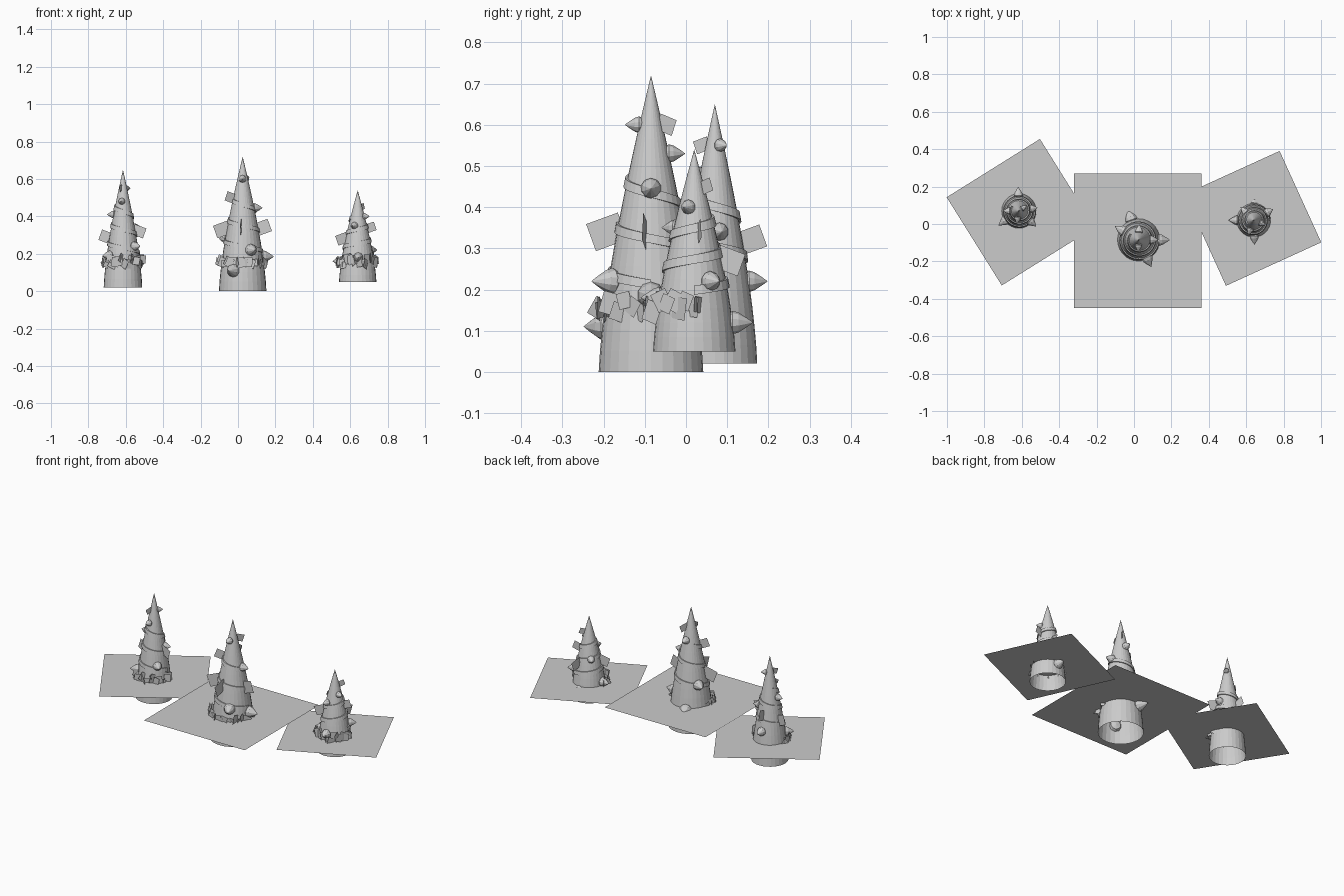
import bpy, bmesh, random
from math import sin, cos, pi, radians
from mathutils import Matrix, Vector

random.seed(4)
cube = bpy.data.objects.get("Cube")
if cube:
    bpy.data.objects.remove(cube)

stone = bpy.data.materials.new("pale_grey")
stone.use_nodes = True
grey = (0.6, 0.6, 0.6, 1)
stone.diffuse_color = grey
stone.node_tree.nodes["Principled BSDF"].inputs["Base Color"].default_value = grey


def finish(name, bm, matrix):
    mesh = bpy.data.meshes.new(name)
    bm.to_mesh(mesh)
    bm.free()
    mesh.materials.append(stone)
    obj = bpy.data.objects.new(name, mesh)
    obj.matrix_world = matrix
    bpy.context.collection.objects.link(obj)


def lathe(bm, profile, sides, matrix):
    """Revolve (radius, height) points around z; zero radius closes to a point."""
    rings = []
    for radius, z in profile:
        count = 1 if radius == 0 else sides
        angles = [2 * pi * i / sides for i in range(count)]
        rings.append([bm.verts.new(matrix @ Vector((radius * cos(a), radius * sin(a), z)))
                      for a in angles])
    for low, high in zip(rings, rings[1:]):
        for i in range(sides):
            j = (i + 1) % sides
            corners = [low[i % len(low)], low[j % len(low)],
                       high[j % len(high)], high[i % len(high)]]
            bm.faces.new(list(dict.fromkeys(corners)))


def sheet(bm, width, height, matrix):
    """Thin sheet in the local x-z plane."""
    half_w, half_h = width / 2, height / 2
    corners = [(-half_w, -half_h), (half_w, -half_h), (half_w, half_h), (-half_w, half_h)]
    bm.faces.new([bm.verts.new(matrix @ Vector((x, 0, z))) for x, z in corners])


def outline(fraction):
    """Relative tower radius: gently tapered below, rounding in to a sharp tip."""
    return (1 - fraction ** 1.7) * (1 - 0.2 * fraction)


def around(angle, radius, z):
    """Frame whose local x points outward from the tower axis."""
    return Matrix.Rotation(radians(angle), 4, "Z") @ Matrix.Translation((radius, 0, z))


def build_tower(side, x, y, radius, bottom, top, winding, spikes, plates):
    place = Matrix.Translation((x, y, 0))
    height = top - bottom

    def fraction_at(z):
        return (z - bottom) / height

    def radius_at(z):
        return radius * outline(fraction_at(z))

    # Hollow pointed body
    bm = bmesh.new()
    rows = 14
    profile = [(radius * outline(i / rows), bottom + height * i / rows) for i in range(rows)]
    lathe(bm, profile + [(0, top)], 28, Matrix())
    finish(side + "_tower_body", bm, place)

    # Ribbon wound around the body, with a small lip top and bottom
    bm = bmesh.new()
    steps, width, lip = 72, 0.022, 0.006
    previous = None
    for i in range(steps + 1):
        angle = winding * 2 * pi * 2.6 * i / steps
        low = bottom + height * (0.28 + 0.4 * i / steps)
        high = low + width
        strip = []
        for z, lift in ((low, 0), (low, lip), (high, lip), (high, 0)):
            reach = radius_at(z) + lift
            strip.append(bm.verts.new((reach * cos(angle), reach * sin(angle), z)))
        if previous:
            for k in range(3):
                bm.faces.new((previous[k], strip[k], strip[k + 1], previous[k + 1]))
        previous = strip
    bmesh.ops.recalc_face_normals(bm, faces=bm.faces)
    finish(side + "_ribbon", bm, place)

    # Bulbous spikes pointing outward, smaller towards the tip
    bm = bmesh.new()
    bulb = [(0, -0.6), (0.8, -0.4), (1, 0), (0.85, 0.5), (0.4, 1.2), (0, 1.75)]
    for angle, z in spikes:
        size = radius * (0.31 - 0.18 * fraction_at(z))
        outward = around(angle, radius_at(z), z) @ Matrix.Rotation(pi / 2, 4, "Y")
        lathe(bm, bulb, 10, outward @ Matrix.Scale(size, 4))
    finish(side + "_spikes", bm, place)

    # Thin plates standing out from the side, tilted alternately
    bm = bmesh.new()
    for i, (angle, z) in enumerate(plates):
        size = radius * (1 - 0.75 * fraction_at(z))
        tilt = Matrix.Rotation(0.35 if i % 2 == 0 else -0.35, 4, "Y")
        sheet(bm, size, size * 0.85, around(angle, radius_at(z) + size * 0.3, z) @ tilt)
    finish(side + "_plates", bm, place)

    # Ragged skirt of small sheets over the front half
    bm = bmesh.new()
    pieces = 22
    for i in range(pieces):
        z = random.uniform(0.145, 0.175)
        gap = random.uniform(0.005, 0.022)
        spot = around(-185 + 190 * i / (pieces - 1), radius_at(z) + gap, z)
        turn = Matrix.Rotation(random.uniform(0.5, 2.6), 4, "Z")
        tilt = Matrix.Rotation(random.uniform(-0.6, 0.6), 4, "Y")
        width = random.uniform(0.03, 0.045)
        sheet(bm, width, width * 1.2, spot @ turn @ tilt)
    finish(side + "_skirt", bm, place)


def build_ground(side, x, y, z, width, depth, turn):
    """Flat ground sheet, turned about the vertical."""
    bm = bmesh.new()
    sheet(bm, width, depth, Matrix.Rotation(-pi / 2, 4, "X"))
    finish(side + "_ground", bm,
           Matrix.Translation((x, y, z)) @ Matrix.Rotation(radians(turn), 4, "Z"))


# Spikes and plates are placed by angle around the tower and height
build_tower("middle", 0.025, -0.085, 0.127, 0, 0.72, winding=-1,
            spikes=[(0, 0.445), (-92, 0.6), (-65, 0.22), (-115, 0.11),
                    (0, 0.185), (88, 0.53), (150, 0.28), (110, 0.14)],
            plates=[(190, 0.33), (-8, 0.34), (60, 0.6), (205, 0.5), (-95, 0.34)])
build_tower("right", -0.615, 0.07, 0.103, 0.02, 0.65, winding=-1,
            spikes=[(-100, 0.48), (-42, 0.24), (180, 0.41), (10, 0.34),
                    (92, 0.22), (35, 0.55), (215, 0.19)],
            plates=[(-10, 0.32), (95, 0.32), (-110, 0.55), (165, 0.29)])
build_tower("left", 0.64, 0.02, 0.1, 0.05, 0.54, winding=1,
            spikes=[(-110, 0.35), (-88, 0.18), (-22, 0.4), (30, 0.22),
                    (88, 0.12), (180, 0.16), (135, 0.3)],
            plates=[(75, 0.27), (10, 0.34), (195, 0.28), (50, 0.45)])

build_ground("middle", 0.02, -0.09, 0.15, 0.68, 0.72, 0)
build_ground("right", -0.605, 0.063, 0.146, 0.588, 0.556, 32)
build_ground("left", 0.635, 0.03, 0.142, 0.56, 0.537, 24.5)
